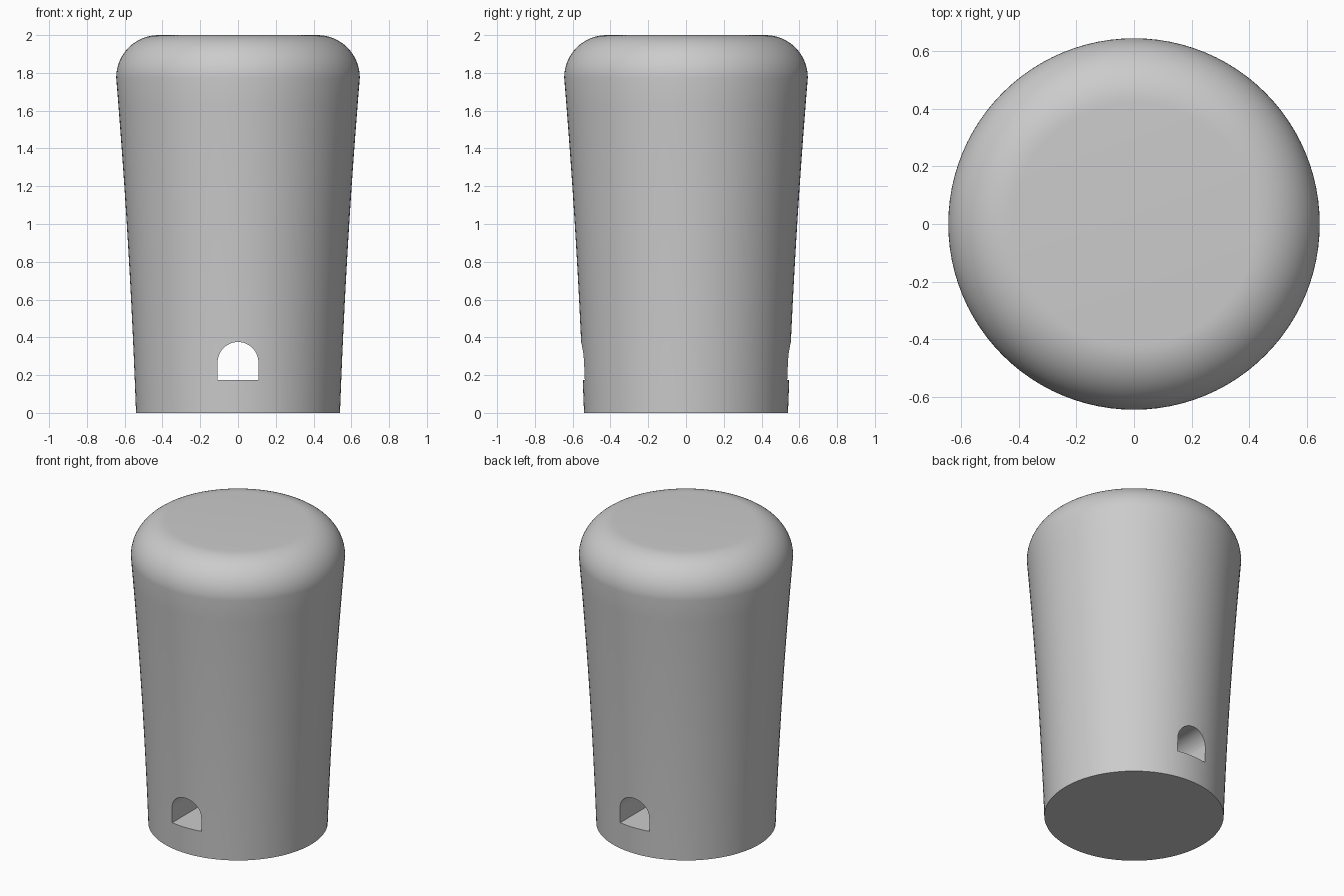
import bpy, bmesh, math

old = bpy.data.objects.get("Cube")
if old:
    bpy.data.objects.remove(old, do_unlink=True)

SIDES = 96
BASE_R, RIM_R = 0.54, 0.645      # foot and shoulder radii
EDGE = 0.225                     # rounding of the top edge
SHOULDER = 2.0 - EDGE

grey = bpy.data.materials.new("plain grey")
grey.use_nodes = True
grey.diffuse_color = (0.6, 0.6, 0.6, 1)
grey.node_tree.nodes["Principled BSDF"].inputs["Base Color"].default_value = (0.6, 0.6, 0.6, 1)


def make_object(name, bm):
    bmesh.ops.recalc_face_normals(bm, faces=bm.faces)
    mesh = bpy.data.meshes.new(name)
    bm.to_mesh(mesh)
    bm.free()
    mesh.materials.append(grey)
    obj = bpy.data.objects.new(name, mesh)
    bpy.context.collection.objects.link(obj)
    return obj


def body_profile():
    """Gently flared side, then a quarter-round shoulder."""
    points = []
    for i in range(13):
        t = i / 12
        points.append((BASE_R + (RIM_R - BASE_R) * (0.6 * t + 0.4 * t * t), SHOULDER * t))
    for i in range(1, 17):
        a = math.pi / 2 * i / 16
        points.append((RIM_R - EDGE + EDGE * math.cos(a), SHOULDER + EDGE * math.sin(a)))
    return points


# Solid body: stacked rings joined by quads, closed top and bottom
bm = bmesh.new()
rings = []
for r, z in body_profile():
    angles = [2 * math.pi * k / SIDES for k in range(SIDES)]
    rings.append([bm.verts.new((r * math.cos(a), r * math.sin(a), z)) for a in angles])
for low, high in zip(rings, rings[1:]):
    for k in range(SIDES):
        n = (k + 1) % SIDES
        bm.faces.new((low[k], low[n], high[n], high[k]))
bm.faces.new(rings[0][::-1])
bm.faces.new(rings[-1])
body = make_object("tapered_body", bm)

# Arched tunnel cutter running front to back
HALF, FLOOR, SPRING = 0.108, 0.175, 0.267
outline = [(-HALF, FLOOR), (HALF, FLOOR)]
outline += [(HALF * math.cos(math.pi * i / 24), SPRING + HALF * math.sin(math.pi * i / 24))
            for i in range(25)]
bm = bmesh.new()
face = bm.faces.new([bm.verts.new((x, -1, z)) for x, z in outline])
extruded = bmesh.ops.extrude_face_region(bm, geom=[face])["geom"]
bmesh.ops.translate(bm, vec=(0, 2, 0),
                    verts=[v for v in extruded if isinstance(v, bmesh.types.BMVert)])
cutter = make_object("tunnel_cutter", bm)

# Cut the tunnel and apply it
cut = body.modifiers.new("tunnel", 'BOOLEAN')
cut.operation = 'DIFFERENCE'
cut.solver = 'EXACT'
cut.object = cutter
cutter.hide_render = True
bpy.ops.object.select_all(action='DESELECT')
bpy.context.view_layer.objects.active = body
body.select_set(True)
bpy.ops.object.modifier_apply(modifier=cut.name)
bpy.data.objects.remove(cutter, do_unlink=True)

# Smooth walls with crisp tunnel and foot edges
bpy.ops.object.shade_smooth_by_angle(angle=math.radians(30))
